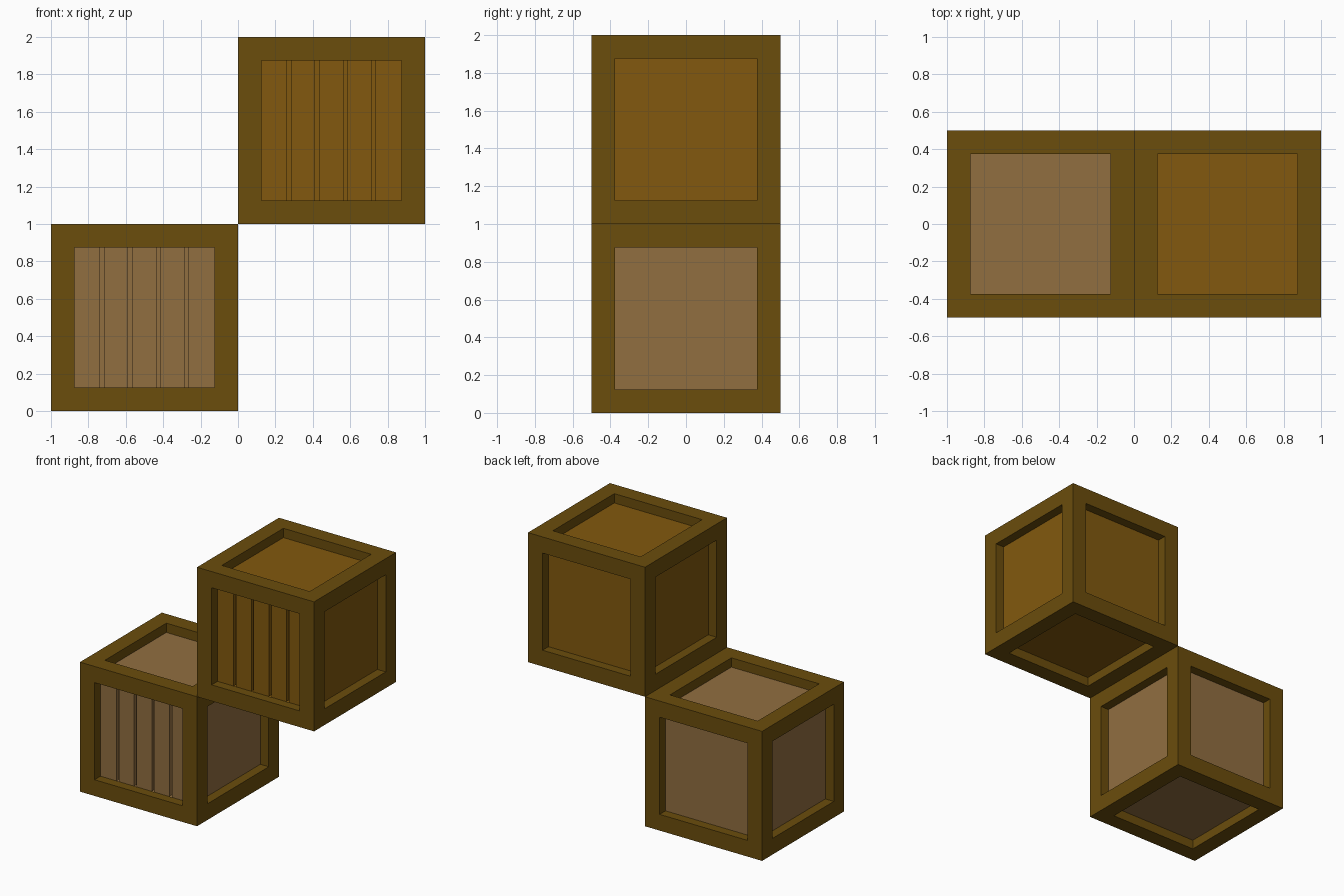
import bpy, bmesh
from mathutils import Vector

if "Cube" in bpy.data.objects:
    bpy.data.objects.remove(bpy.data.objects["Cube"])

BORDER, RECESS, GROOVE = 0.125, 0.072, 0.035


def material(name, rgb):
    m = bpy.data.materials.new(name)
    lin = [(c / 255 / 12.92) if c / 255 <= 0.04045 else ((c / 255 + 0.055) / 1.055) ** 2.4 for c in rgb]
    m.diffuse_color = (*lin, 1)
    m.use_nodes = True
    m.node_tree.nodes["Principled BSDF"].inputs["Base Color"].default_value = m.diffuse_color
    return m


def add_object(name, bm, mats, location):
    mesh = bpy.data.meshes.new(name)
    bm.to_mesh(mesh)
    bm.free()
    for m in mats:
        mesh.materials.append(m)
    ob = bpy.data.objects.new(name, mesh)
    ob.location = location
    bpy.context.collection.objects.link(ob)


def crate_box(name, frame_mat, panel_mat, location):
    # Cube with a raised border and a sunken panel on every side
    bm = bmesh.new()
    bmesh.ops.create_cube(bm, size=1)
    panels = list(bm.faces)
    bmesh.ops.inset_individual(bm, faces=panels, thickness=BORDER, use_even_offset=True)
    panels = bmesh.ops.extrude_discrete_faces(bm, faces=panels)["faces"]
    for f in panels:
        f.normal_update()
        bmesh.ops.translate(bm, verts=f.verts, vec=-RECESS * f.normal)
        f.material_index = 1
    # The front stays open for the planks
    front = [f for f in panels if f.normal.y < -0.9]
    bmesh.ops.delete(bm, geom=front, context="FACES_ONLY")
    add_object(name, bm, [frame_mat, panel_mat], location)


def plank_front(name, mat, location):
    # Five upright planks parted by four narrow grooves
    half, y = 0.5 - BORDER, -0.5 + RECESS
    profile = [(-half, y)]
    for i in range(4):
        left, right = -0.237 + 0.15 * i, -0.216 + 0.15 * i
        profile += [(left, y), (left, y + GROOVE), (right, y + GROOVE), (right, y)]
    profile.append((half, y))
    bm = bmesh.new()
    low = [bm.verts.new((px, py, -half)) for px, py in profile]
    high = [bm.verts.new((px, py, half)) for px, py in profile]
    for i in range(len(profile) - 1):
        bm.faces.new((low[i], low[i + 1], high[i + 1], high[i]))
    add_object(name, bm, [mat], location)


frame = material("dark_wood", (107, 77, 12))
tan = material("tan_wood", (145, 110, 64))
orange = material("orange_wood", (130, 89, 14))

for label, panel, spot in (("lower", tan, Vector((-0.5, 0, 0.5))),
                           ("upper", orange, Vector((0.5, 0, 1.5)))):
    crate_box(label + "_crate", frame, panel, spot)
    plank_front(label + "_front_planks", panel, spot)
